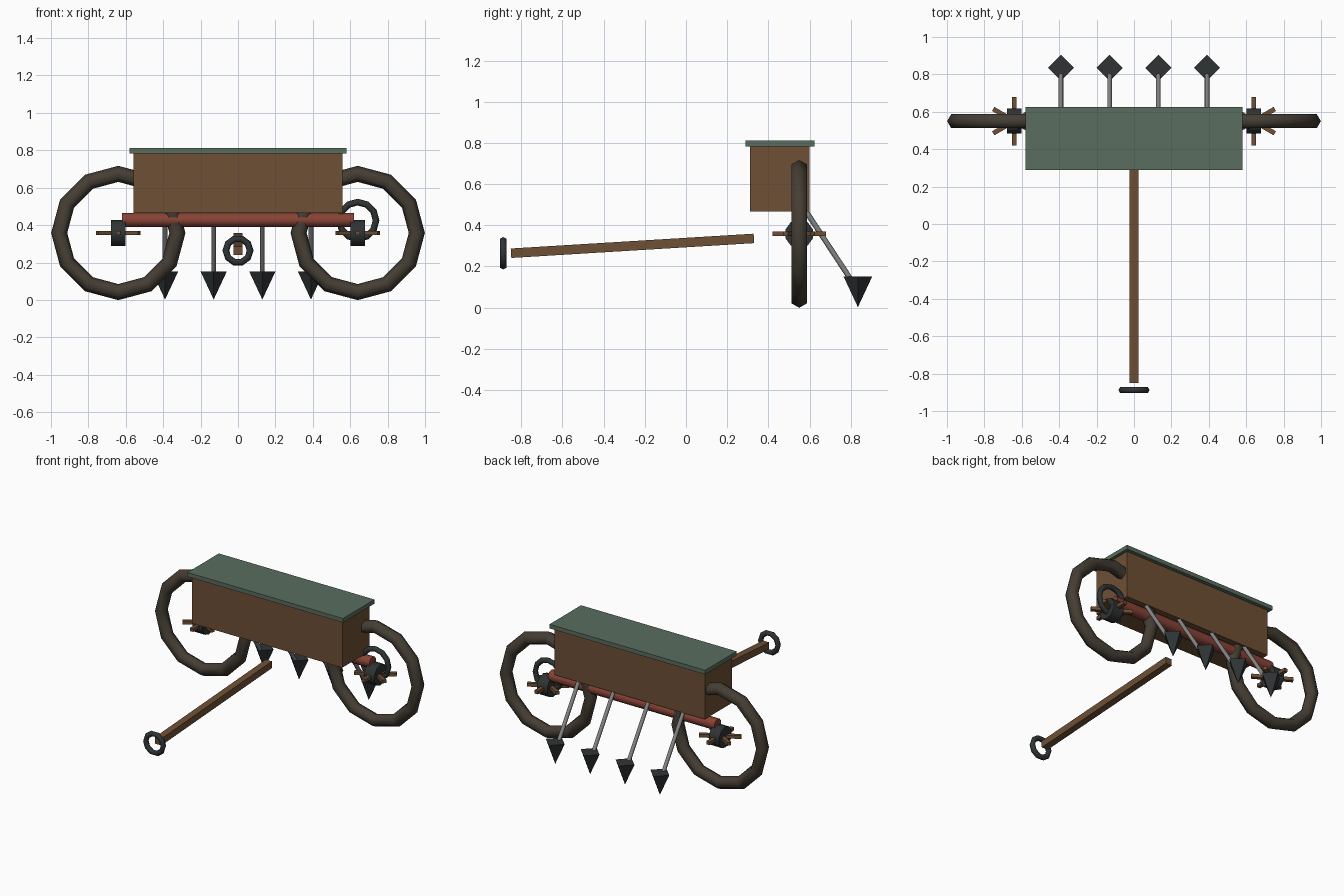
import bpy
from math import radians, pi
from mathutils import Vector

if "Cube" in bpy.data.objects:
    bpy.data.objects.remove(bpy.data.objects["Cube"])


def material(name, srgb):
    m = bpy.data.materials.new(name)
    m.diffuse_color = (*[c ** 2.2 for c in srgb], 1)
    m.use_nodes = True
    m.node_tree.nodes["Principled BSDF"].inputs["Base Color"].default_value = m.diffuse_color
    return m


WOOD = material("wood", (0.43, 0.315, 0.22))
GREEN = material("green_paint", (0.355, 0.425, 0.37))
RED = material("red_paint", (0.53, 0.27, 0.22))
RIM = material("rim", (0.275, 0.25, 0.215))
IRON = material("dark_iron", (0.20, 0.215, 0.22))
STEEL = material("steel", (0.52, 0.52, 0.52))


def finish(name, mat, smooth=False):
    ob = bpy.context.object
    ob.name = name
    ob.data.materials.append(mat)
    if smooth:
        bpy.ops.object.shade_smooth_by_angle(angle=radians(62))
    return ob


def box(name, loc, size, mat, rot=(0, 0, 0)):
    bpy.ops.mesh.primitive_cube_add(size=1, location=loc, rotation=rot)
    bpy.context.object.scale = size
    return finish(name, mat)


def rod(name, a, b, r, sides, mat):
    a, b = Vector(a), Vector(b)
    d = b - a
    bpy.ops.mesh.primitive_cylinder_add(
        vertices=sides, radius=r, depth=d.length, location=(a + b) / 2,
        rotation=d.to_track_quat('Z', 'Y').to_euler())
    return finish(name, mat, True)


def ring(name, loc, major, minor, segs, sides, mat):
    # ring standing upright, facing the front
    bpy.ops.mesh.primitive_torus_add(
        major_radius=major, minor_radius=minor, major_segments=segs,
        minor_segments=sides, location=loc, rotation=(pi / 2, 0, 0))
    return finish(name, mat, True)


# Seed hopper and lid
box("hopper", (0, 0.455, 0.626), (1.12, 0.29, 0.32), WOOD)
box("hopper_lid", (0, 0.457, 0.797), (1.16, 0.335, 0.028), GREEN)

# Seed roller under the hopper
rod("roller", (-0.62, 0.548, 0.427), (0.62, 0.548, 0.427), 0.038, 10, RED)

# Wheels with hubs and spokes
for side, sx in (("left", -1), ("right", 1)):
    c = Vector((0.64 * sx, 0.55, 0.358))
    ring(f"{side}_wheel_rim", c, 0.316, 0.043, 12, 6, RIM)
    rod(f"{side}_hub", c - Vector((0.038, 0, 0)), c + Vector((0.038, 0, 0)),
        0.07, 10, IRON)
    for i in range(3):
        box(f"{side}_spoke_{i + 1}", c, (0.26, 0.025, 0.022), WOOD,
            (0, 0, radians(30 + 60 * i)))

# Drive ring on the right side
ring("drive_ring", (0.64, 0.55, 0.425), 0.098, 0.018, 12, 6, IRON)

# Seed tubes with four-sided shares
for i, x in enumerate((-0.39, -0.13, 0.13, 0.39)):
    rod(f"seed_tube_{i + 1}", (x, 0.58, 0.472), (x, 0.81, 0.122), 0.013, 8, STEEL)
    bpy.ops.mesh.primitive_cone_add(
        vertices=4, radius1=0.07, radius2=0, depth=0.15,
        location=(x, 0.835, 0.077), rotation=(pi, 0, 0))
    finish(f"share_{i + 1}", IRON)

# Drawbar and hitch ring
a, b = Vector((0, -0.85, 0.264)), Vector((0, 0.33, 0.336))
d = b - a
box("drawbar", (a + b) / 2, (0.046, d.length, 0.046), WOOD,
    (d.angle(Vector((0, 1, 0))), 0, 0))
ring("hitch_ring", (0, -0.888, 0.264), 0.065, 0.018, 10, 6, IRON)
